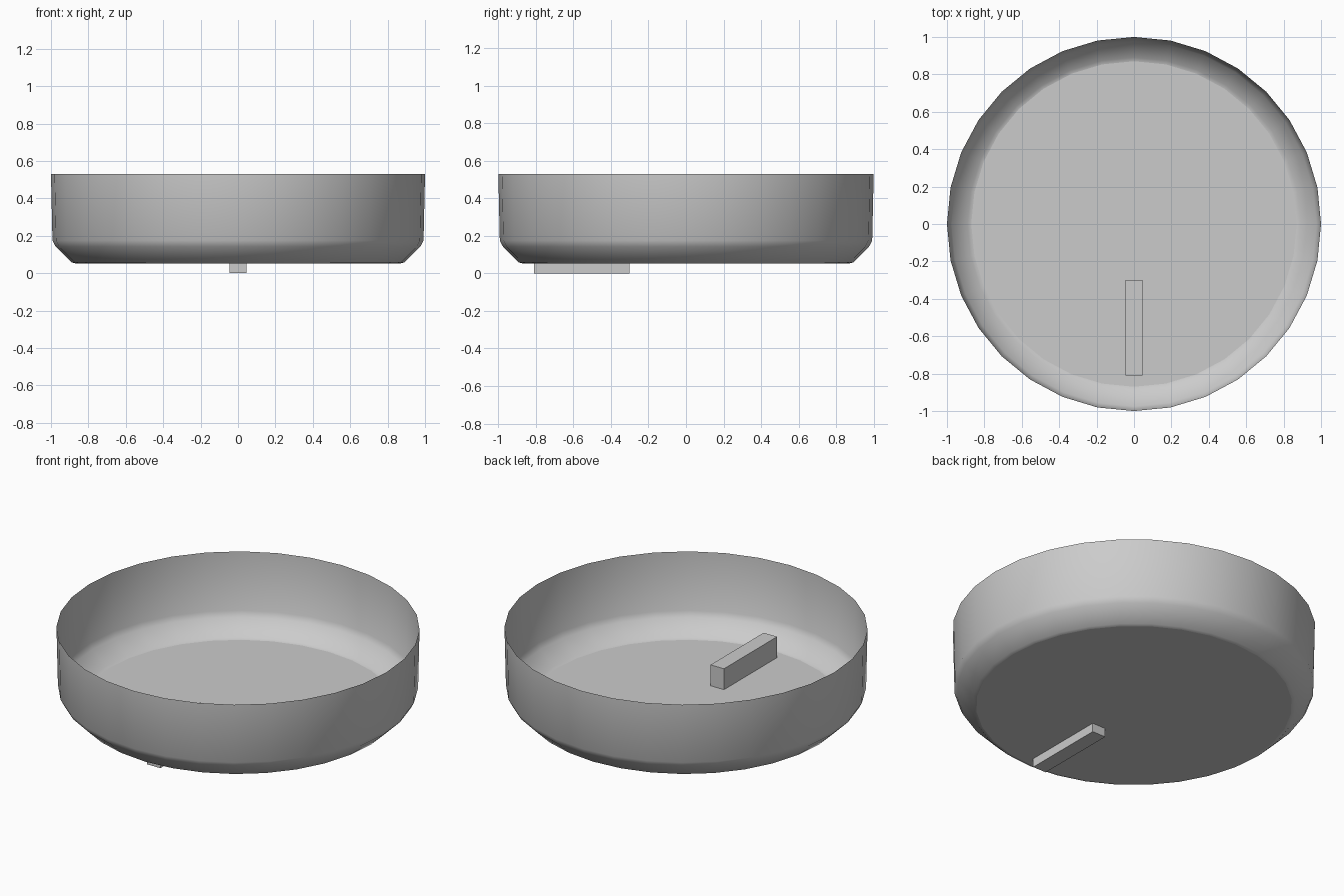
import bpy, bmesh, math

if "Cube" in bpy.data.objects:
    bpy.data.objects.remove(bpy.data.objects["Cube"])

SIDES = 32


def make_object(name, bm):
    mesh = bpy.data.meshes.new(name)
    bmesh.ops.recalc_face_normals(bm, faces=bm.faces[:])
    bm.to_mesh(mesh)
    bm.free()
    obj = bpy.data.objects.new(name, mesh)
    bpy.context.collection.objects.link(obj)
    return obj


# Thin open-topped dish: flat floor, chamfered foot, upright wall
profile = [(0.87, 0.053), (0.89, 0.058), (0.975, 0.142), (0.992, 0.175), (1.0, 0.53)]
bm = bmesh.new()
rings = []
for r, z in profile:
    rings.append([bm.verts.new((r * math.cos(2 * math.pi * i / SIDES),
                                r * math.sin(2 * math.pi * i / SIDES), z))
                  for i in range(SIDES)])
floor = bm.faces.new(rings[0][::-1])
for low, high in zip(rings, rings[1:]):
    for i in range(SIDES):
        j = (i + 1) % SIDES
        bm.faces.new((low[i], low[j], high[j], high[i])).smooth = True
# Open shell: keep normals facing outward
floor.normal_update()
dish = make_object("dish", bm)

# Pointer bar passing through the floor near the front
bm = bmesh.new()
bmesh.ops.create_cube(bm, size=1)
bmesh.ops.scale(bm, verts=bm.verts[:], vec=(0.09, 0.51, 0.18))
bmesh.ops.translate(bm, verts=bm.verts[:], vec=(0, -0.555, 0.09))
make_object("pointer_bar", bm)
